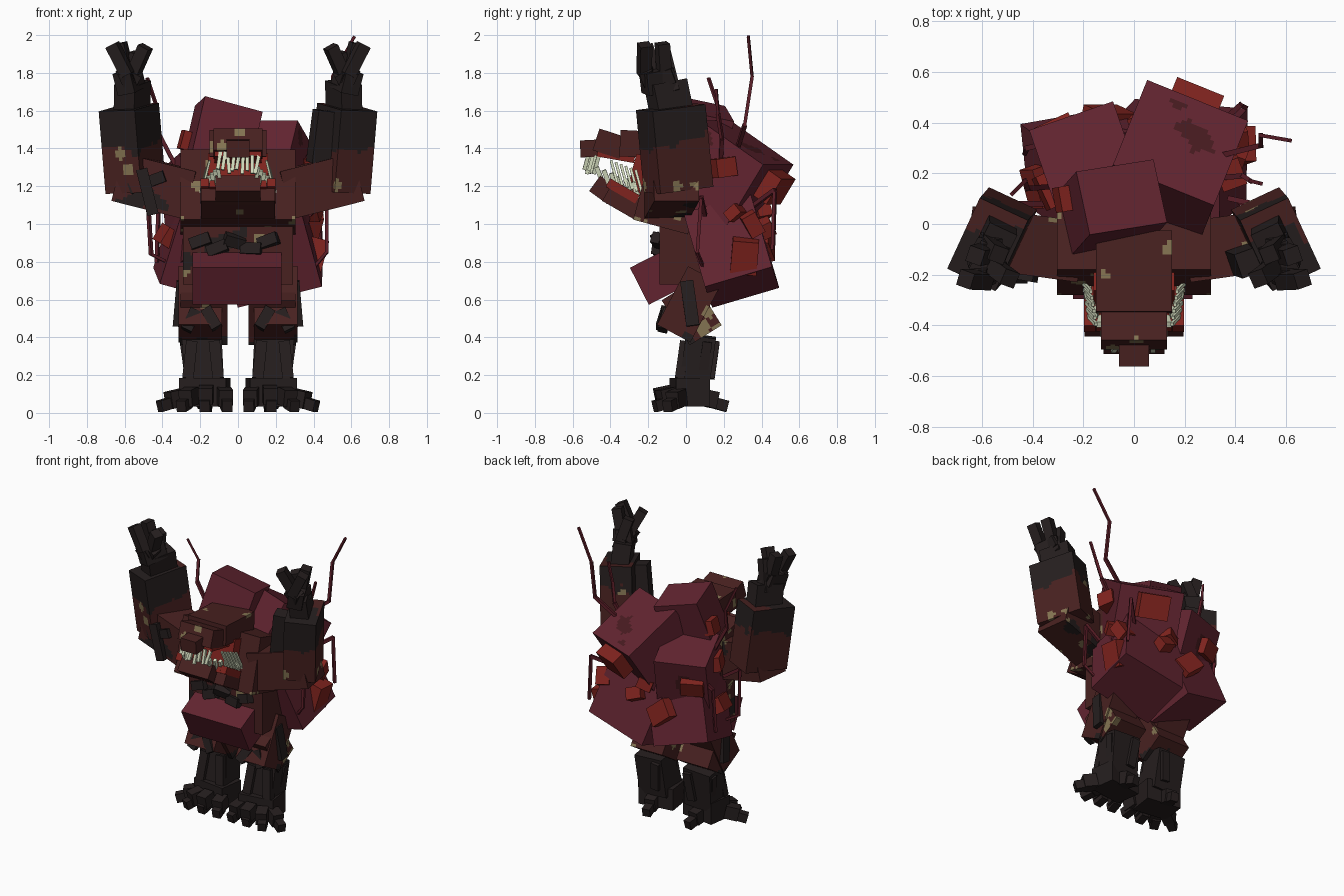
import bpy, bmesh, math, random
from mathutils import Vector, Matrix, Euler, noise

random.seed(4)
R = math.radians
COLS = {"dark_hide": (37, 30, 30), "brown_hide": (72, 33, 32), "maroon_flesh": (98, 36, 48),
        "red_growth": (128, 35, 30), "khaki_spot": (132, 116, 82), "tooth": (212, 220, 190),
        "dark_blotch": (72, 27, 32), "tendril_red": (92, 30, 40)}
MATS = {}
for n, c in COLS.items():
    m = bpy.data.materials.new(n)
    m.diffuse_color = [((v / 255 + 0.055) / 1.055) ** 2.4 for v in c] + [1]
    MATS[n] = m


# pixel skins: choose a colour from a cell's position and facing
def spotted(p, n):
    q = p * 6.5
    return "khaki_spot" if (noise.voronoi(q)[1][0] - q).length < 0.21 else "brown_hide"


def rough(p):
    return 0.07 * noise.noise(p * 14)


def hide(p, n):
    return "dark_hide" if noise.noise(p * 5 + Vector((3, 1, 7))) > 0.42 else spotted(p, n)


def forearm_skin(p, n):
    if n.z > 0.8:
        return "dark_hide" if p.y < -0.04 + rough(p) else "brown_hide"
    return "dark_hide" if p.z > 1.455 + 0.3 * p.y + rough(p) else spotted(p, n)


def thigh_skin(p, n):
    return "dark_hide" if p.z < 0.39 + rough(p) else spotted(p, n)


def flesh(p, n):
    near = (p - Vector((0.26, 0.36, 1.45))).length + rough(p) < 0.08
    return "dark_blotch" if near or noise.noise(p * 4 + Vector((9, 2, 5))) > 0.58 else "maroon_flesh"


def box(name, loc, size, rot=(0, 0, 0), mat="dark_hide", skin=None, cell=0.019):
    bm = bmesh.new()
    bmesh.ops.create_cube(bm, size=1)
    bmesh.ops.scale(bm, vec=size, verts=bm.verts)
    M = Matrix.Translation(loc) @ Euler([R(a) for a in rot]).to_matrix().to_4x4()
    names = [mat]
    if skin:
        for ax in range(3):
            n = max(1, round(size[ax] / cell))
            no = Vector([float(i == ax) for i in range(3)])
            for k in range(1, n):
                bmesh.ops.bisect_plane(bm, geom=bm.verts[:] + bm.edges[:] + bm.faces[:],
                                       plane_co=no * size[ax] * (k / n - 0.5), plane_no=no)
        bm.normal_update()
        for f in bm.faces:
            c = skin(M @ f.calc_center_median(), M.to_3x3() @ f.normal)
            if c not in names:
                names.append(c)
            f.material_index = names.index(c)
    me = bpy.data.meshes.new(name)
    bm.to_mesh(me)
    bm.free()
    for n in names:
        me.materials.append(MATS[n])
    ob = bpy.data.objects.new(name, me)
    ob.matrix_world = M
    bpy.context.collection.objects.link(ob)
    return ob


def tendril(name, pts, w=0.021):
    for i, (a, b) in enumerate(zip(pts, pts[1:])):
        a, b = Vector(a), Vector(b)
        e = (b - a).to_track_quat('Z', 'Y').to_euler()
        t = w * (1 - 0.15 * i)
        box(name, (a + b) / 2, (t, t, (b - a).length + t * 0.5),
            [math.degrees(v) for v in e], "tendril_red")


# torso and belly
box("lower_torso", (0, -0.02, 0.88), (0.58, 0.24, 0.4), mat="brown_hide", skin=hide)
box("chest", (0, -0.085, 1.17), (0.61, 0.3, 0.385), (-15, 0, 0), "brown_hide", spotted)
box("belly", (-0.005, -0.14, 0.725), (0.47, 0.24, 0.22), (27, 0, 0), "maroon_flesh")
for i in range(5):
    box("rib_plate", (-0.2 + i * 0.09, -0.145, 0.89 + 0.02 * (-1) ** i), (0.11, 0.05, 0.06),
        (random.uniform(-20, 30), random.uniform(-25, 25), random.uniform(-30, 30)))

# swollen back masses
box("neck_hump", (-0.09, 0.06, 1.43), (0.32, 0.26, 0.38), (-12, 15, 9), "maroon_flesh")
box("right_back_mass", (0.135, 0.2, 1.23), (0.43, 0.43, 0.48), (-33, 0, -22), "maroon_flesh", flesh)
box("left_back_mass", (-0.17, 0.2, 1.06), (0.35, 0.34, 0.56), (-16, 0, 19), "maroon_flesh", flesh)
box("right_lower_mass", (0.17, 0.24, 0.86), (0.46, 0.37, 0.42), (17, -14, -5), "maroon_flesh")
box("left_lower_mass", (-0.18, 0.22, 0.87), (0.4, 0.34, 0.42), (15, 15, 10), "maroon_flesh")

# red growths: location, size, rotation
for loc, size, rot in [
    ((0.38, 0.2, 1.3), (0.1, 0.11, 0.1), (8, 0, 20)), ((0.23, 0.46, 1.2), (0.2, 0.11, 0.16), (-33, 0, -22)),
    ((0.41, 0.31, 0.83), (0.1, 0.14, 0.18), (-5, 15, 0)), ((0.39, 0.35, 1.0), (0.1, 0.08, 0.12), (30, 10, 10)),
    ((0.39, 0.26, 1.06), (0.1, 0.08, 0.06), (40, 0, -20)), ((-0.37, 0.15, 0.93), (0.09, 0.16, 0.1), (10, 30, 20)),
    ((-0.3, 0.35, 1.12), (0.15, 0.1, 0.11), (-20, 0, 25)), ((-0.34, 0.13, 1.22), (0.06, 0.14, 0.1), (0, 10, 25)),
    ((-0.1, 0.42, 0.9), (0.17, 0.07, 0.13), (17, 40, 0)), ((0.1, 0.42, 0.98), (0.11, 0.08, 0.08), (30, 20, 10)),
    ((0.04, 0.4, 1.06), (0.1, 0.08, 0.07), (10, -20, 20)),
    ((-0.27, 0.1, 1.44), (0.07, 0.1, 0.1), (0, 15, 10))]:
    box("red_growth", loc, size, rot, "red_growth")

# open maw: upper jaw chain, lower jaw chain, throat
box("skull", (0, -0.19, 1.42), (0.3, 0.32, 0.14), (-3, 0, 0), "brown_hide", spotted)
box("upper_jaw", (0, -0.405, 1.425), (0.26, 0.15, 0.12), (-18, 0, 0), "brown_hide", spotted)
box("snout_tip", (0, -0.505, 1.4), (0.12, 0.11, 0.09), (3, 0, 0), "brown_hide")
box("palate", (0, -0.37, 1.365), (0.25, 0.2, 0.05), (-10, 0, 0), "red_growth")
box("throat", (0, -0.23, 1.26), (0.32, 0.12, 0.2), (-15, 0, 0), "red_growth")
box("jaw_middle", (0, -0.33, 1.12), (0.39, 0.2, 0.11), (-30, 0, 0), "brown_hide", spotted)
box("jaw_tip", (0, -0.435, 1.18), (0.24, 0.12, 0.1), (-36, 0, 0), "brown_hide", spotted)
box("tongue", (0, -0.34, 1.17), (0.3, 0.17, 0.04), (-30, 0, 0), "red_growth")
for i in range(9):
    x = -0.1 + i * 0.025
    box("upper_tooth", (x, -0.525 + abs(x) * 0.5, 1.33 + random.uniform(-0.02, 0.01)), (0.019, 0.02, 0.1),
        (-15, random.uniform(-14, 14), 0), "tooth")
for s in (-1, 1):
    box("gum", (s * 0.175, -0.335, 1.175), (0.045, 0.18, 0.05), (-30, 0, 0), "red_growth")
    for i in range(6):
        t = i / 5
        box("lower_tooth", (s * (0.1 + 0.08 * t), -0.455 + 0.19 * t, 1.255 - 0.08 * t),
            (0.02, 0.024, 0.1), (22, s * 8, 0), "tooth")
        box("cheek_tooth", (s * (0.185 - 0.004 * i), -0.25 - 0.026 * i, 1.225 + 0.01 * i),
            (0.012, 0.014, 0.13), (15, -s * 14, 0), "tooth")

# plates that differ between the two arms
box("forearm_plate", (0.455, -0.14, 1.46), (0.13, 0.1, 0.28), (5, 6, 20))
box("elbow_plate", (-0.48, -0.2, 1.17), (0.06, 0.07, 0.25), (0, -14, 0))
box("elbow_plate", (-0.48, -0.19, 1.22), (0.2, 0.05, 0.06), (0, -20, -10))

for s in (-1, 1):
    # arms raised overhead
    box("upper_arm", (s * 0.43, -0.08, 1.2), (0.4, 0.24, 0.26), (0, -s * 14, s * 8), "brown_hide", hide)
    box("forearm", (s * 0.56, -0.06, 1.4), (0.21, 0.31, 0.44), (7, s * 2, s * 25), "dark_hide", forearm_skin)
    box("wrist", (s * 0.56, -0.09, 1.66), (0.12, 0.2, 0.18), (10, -s * 6, s * 25))
    box("palm", (s * 0.575, -0.15, 1.76), (0.1, 0.16, 0.12), (12, s * 10, s * 25))
    for dx, dy, z, tilt in [(0.05, -0.22, 1.87, 26), (-0.05, -0.19, 1.86, -28),
                            (0.03, -0.12, 1.87, 12), (-0.02, -0.1, 1.82, -18)]:
        box("finger", (s * (0.575 + dx), dy, z), (0.065, 0.065, 0.18), (8, s * tilt, s * 20))
        box("knuckle", (s * (0.575 + dx * 0.4), dy + 0.02, z - 0.09), (0.07, 0.07, 0.08), (20, s * tilt, 0))

    # legs
    box("hip", (s * 0.2, 0.017, 0.575), (0.23, 0.2, 0.35), (-28, 0, 0), "brown_hide", thigh_skin)
    box("thigh", (s * 0.18, 0.03, 0.53), (0.25, 0.2, 0.28), (32, 0, 0), "brown_hide", thigh_skin)
    box("shin", (s * 0.185, 0.06, 0.27), (0.21, 0.16, 0.28), (-8, s * 3, 0))
    for dx, y, z, tilt in [(-0.06, -0.12, 0.5, 30), (0.05, -0.11, 0.49, -25)]:
        box("knee_plate", (s * (0.2 + dx), y, z), (0.06, 0.05, 0.12), (-15, s * tilt, 0))
    box("thigh_plate", (s * 0.315, 0.02, 0.58), (0.04, 0.07, 0.24), (8, -s * 5, 0))
    for dx, y, tilt in [(-0.07, -0.02, 6), (0.07, -0.02, -6), (0.08, 0.1, 8), (-0.05, 0.14, -6)]:
        box("shin_plate", (s * (0.185 + dx), y, 0.28), (0.06, 0.05, 0.2), (-8, s * tilt, 0))

    # feet with splayed toes
    box("foot", (s * 0.175, 0.02, 0.11), (0.25, 0.18, 0.15), (0, 0, s * 8))
    for x, y, z, yaw in [(0.07, -0.1, 0.06, -8), (0.17, -0.12, 0.07, 4), (0.26, -0.1, 0.06, 25),
                         (0.33, -0.05, 0.05, 60), (0.18, 0.12, 0.05, 190)]:
        d = Vector((math.sin(R(yaw)), -math.cos(R(yaw)), 0))
        box("toe", (s * x, y, z + 0.025), (0.075, 0.09, 0.09), (12, 0, s * yaw))
        box("toe_claw", (s * (x + d.x * 0.06), max(-0.13, y + d.y * 0.06), 0.045),
            (0.055, 0.08, 0.06), (15, 0, s * yaw))

# whip-like tendrils
tendril("tall_tendril", [(0.3, 0.26, 1.36), (0.5, 0.31, 1.52), (0.5, 0.35, 1.78), (0.615, 0.33, 1.99)])
tendril("left_tendril", [(-0.3, 0.15, 1.25), (-0.42, 0.14, 1.48), (-0.43, 0.17, 1.62), (-0.48, 0.12, 1.77)])
tendril("right_tendril", [(0.3, 0.18, 1.25), (0.43, 0.19, 1.45), (0.46, 0.17, 1.58), (0.5, 0.16, 1.71)])
tendril("left_hanging_tendril", [(-0.36, 0.08, 1.1), (-0.48, 0.08, 1.18), (-0.46, 0.06, 0.84), (-0.38, 0.1, 0.8)])
tendril("right_hanging_tendril", [(0.38, 0.1, 1.05), (0.47, 0.08, 1.14), (0.47, 0.06, 0.85), (0.36, 0.11, 0.72)])
tendril("back_tendril", [(0.3, 0.36, 1.1), (0.42, 0.47, 1.18), (0.44, 0.46, 0.87)])
tendril("left_back_tendril", [(-0.3, 0.33, 1.2), (-0.42, 0.3, 1.1), (-0.43, 0.28, 0.8)])
